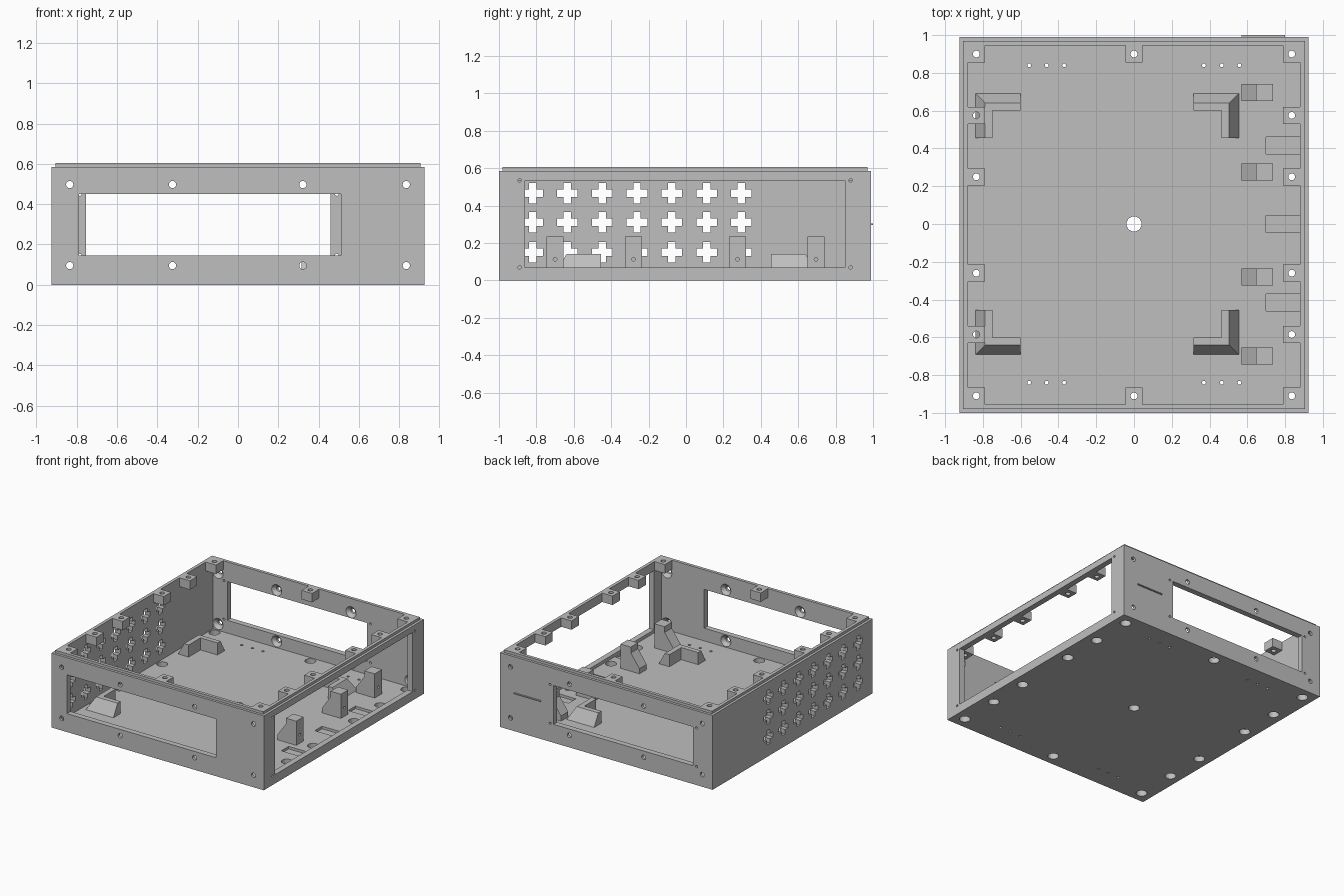
import bpy, bmesh
from math import radians
from mathutils import Matrix, Vector

default = bpy.data.objects.get("Cube")
if default:
    bpy.data.objects.remove(default, do_unlink=True)

grey = bpy.data.materials.new("plain grey")
grey.use_nodes = True
grey.diffuse_color = (0.52, 0.52, 0.52, 1)
grey.node_tree.nodes["Principled BSDF"].inputs["Base Color"].default_value = (0.52, 0.52, 0.52, 1)

YC = -0.005                      # middle of the case in y
FLOOR, RIM, TOP = 0.045, 0.585, 0.605
AXES = {"x": Matrix.Rotation(radians(90), 4, "Y"),
        "y": Matrix.Rotation(radians(-90), 4, "X"),
        "z": Matrix.Identity(4)}


def box(bm, x0, x1, y0, y1, z0, z1):
    m = Matrix.Translation(((x0 + x1) / 2, (y0 + y1) / 2, (z0 + z1) / 2))
    size = Matrix.Diagonal((x1 - x0, y1 - y0, z1 - z0, 1))
    return bmesh.ops.create_cube(bm, size=1, matrix=m @ size)


def rod(bm, centre, axis, r, length, r2=None, sides=20):
    m = Matrix.Translation(centre) @ AXES[axis]
    bmesh.ops.create_cone(bm, cap_ends=True, segments=sides, radius1=r,
                          radius2=r if r2 is None else r2, depth=length, matrix=m)


def prism(bm, points, offset):
    face = bm.faces.new([bm.verts.new(p) for p in points])
    new = bmesh.ops.extrude_face_region(bm, geom=[face])["geom"]
    bmesh.ops.translate(bm, vec=offset, verts=[v for v in new if isinstance(v, bmesh.types.BMVert)])


def finish(bm, name):
    bmesh.ops.recalc_face_normals(bm, faces=bm.faces)
    mesh = bpy.data.meshes.new(name)
    bm.to_mesh(mesh)
    bm.free()
    mesh.materials.append(grey)
    ob = bpy.data.objects.new(name, mesh)
    bpy.context.collection.objects.link(ob)
    return ob


def cut(target, bm):
    cutter = finish(bm, "cutter")
    cutter.hide_render = True
    mod = target.modifiers.new("cut", "BOOLEAN")
    mod.operation, mod.solver, mod.object = "DIFFERENCE", "EXACT", cutter
    bpy.context.view_layer.update()
    deps = bpy.context.evaluated_depsgraph_get()
    mesh = bpy.data.meshes.new_from_object(target.evaluated_get(deps))
    target.modifiers.clear()
    target.data = mesh
    bpy.data.objects.remove(cutter, do_unlink=True)


# Case shell: block, stepped lip, hollow inside
bm = bmesh.new()
box(bm, -0.925, 0.925, YC - 0.995, YC + 0.995, 0, RIM)
bm.faces.ensure_lookup_table()
top = max(bm.faces, key=lambda f: f.calc_center_median().z)
for inset, rise in ((0.02, TOP - RIM), (0.025, FLOOR - TOP)):
    bmesh.ops.inset_region(bm, faces=[top], thickness=inset, use_even_offset=True)
    top = bmesh.ops.extrude_discrete_faces(bm, faces=[top])["faces"][0]
    bmesh.ops.translate(bm, vec=(0, 0, rise), verts=top.verts)
shell = finish(bm, "case_shell")

# Wall openings and cable slots in the floor
bm = bmesh.new()
box(bm, -0.79, 0.51, -1.1, -0.9, 0.145, 0.45)
box(bm, -0.755, 0.46, 0.9, 1.1, 0.145, 0.45)
box(bm, 0.8, 1.0, -0.86, 0.85, 0.07, 0.535)
for y in (-0.415, 0, 0.415):
    box(bm, 0.7, 0.879, y - 0.045, y + 0.045, 0.025, 0.06)
cut(shell, bm)

# Cross-shaped vents
bm = bmesh.new()
for i in range(7):
    for z in (0.15, 0.31, 0.465):
        y, a, b = -0.82 + i * 0.186, 0.02, 0.055
        outline = [(-a, -b), (a, -b), (a, -a), (b, -a), (b, a), (a, a),
                   (a, b), (-a, b), (-a, a), (-b, a), (-b, -a), (-a, -a)]
        prism(bm, [(-1, y + p, z + q) for p, q in outline], (0.2, 0, 0))
cut(shell, bm)

# Screw positions shared by the floor and the rim tabs
screws = [(x, YC + s * y) for s in (-1, 1)
          for x, y in ((-0.835, 0.905), (0, 0.905), (0.835, 0.905), (-0.835, 0.58),
                       (0.835, 0.58), (-0.835, 0.255), (0.835, 0.255))]

# Drilled holes in floor and walls
bm = bmesh.new()
for x, y in screws + [(0, 0)]:
    rod(bm, (x, y, 0.02), "z", 0.04, 0.2)
for x in (-0.555, -0.462, -0.37, 0.37, 0.465, 0.558):
    for y in (-0.84, 0.84):
        rod(bm, (x, y, 0.02), "z", 0.01, 0.2, sides=12)
for x in (-0.785, 0.49):
    for z in (0.145, 0.45):
        rod(bm, (x, 0.97, z), "y", 0.009, 0.2, sides=12)
for y in (-0.89, 0.88):
    for z in (0.07, 0.535):
        rod(bm, (0.91, y, z), "x", 0.009, 0.1, sides=12)
wall_screws = [(x, z) for x in (-0.835, -0.325, 0.322, 0.835) for z in (0.095, 0.497)]
for x, z in wall_screws:
    for y in (-0.98, 0.97):
        rod(bm, (x, y, z), "y", 0.018, 0.2)
cut(shell, bm)

# Countersinks on the inside of the front and back walls
bm = bmesh.new()
for x, z in wall_screws:
    rod(bm, (x, YC - 0.963, z), "y", 0.016, 0.026, 0.044)
    rod(bm, (x, YC + 0.963, z), "y", 0.044, 0.026, 0.016)
cut(shell, bm)

# Rim tabs with screw holes
bm = bmesh.new()
for x, y in screws:
    box(bm, x - 0.045, x + 0.045, y - 0.045, y + 0.045, 0.535, TOP)
tabs = finish(bm, "rim_tabs")
bm = bmesh.new()
for x, y in screws:
    rod(bm, (x, y, 0.57), "z", 0.018, 0.2)
cut(tabs, bm)

# Corner brackets: L-shaped, sloped on the outer sides
for side, cx in (("right", -1), ("left", 1)):
    for end, cy in (("front", -1), ("back", 1)):
        ox, oy = (0.555 if cx > 0 else -0.84), cy * 0.692
        base = [(0, 0), (0.24, 0), (0.24, 0.09), (0.092, 0.09), (0.092, 0.237), (0, 0.237)]
        bm = bmesh.new()
        low, high = [], []
        for u, v in base:
            low.append(bm.verts.new((ox - cx * u, oy - cy * v, FLOOR)))
            u, v = max(u, 0.052), max(v, 0.052)
            high.append(bm.verts.new((ox - cx * u, oy - cy * v, 0.14)))
        bm.faces.new(low)
        bm.faces.new(high)
        for i in range(len(low)):
            j = (i + 1) % len(low)
            bm.faces.new((low[i], low[j], high[j], high[i]))
        finish(bm, f"{end}_{side}_corner_bracket")

# Side posts with a sloped back and a screw hole
profile = [(0.57, FLOOR), (0.735, FLOOR), (0.735, 0.235), (0.645, 0.235), (0.645, 0.19), (0.57, 0.085)]
for i, y in enumerate((-0.7, -0.28, 0.275, 0.695)):
    bm = bmesh.new()
    prism(bm, [(x, y - 0.045, z) for x, z in profile], (0, 0.09, 0))
    post = finish(bm, f"side_post_{i + 1}")
    bm = bmesh.new()
    rod(bm, (0.7, y, 0.113), "x", 0.01, 0.1, sides=12)
    cut(post, bm)

# Raised divider on the back wall
bm = bmesh.new()
box(bm, 0.57, 0.80, YC + 0.994, 1.0, 0.296, 0.304)
finish(bm, "back_divider")
